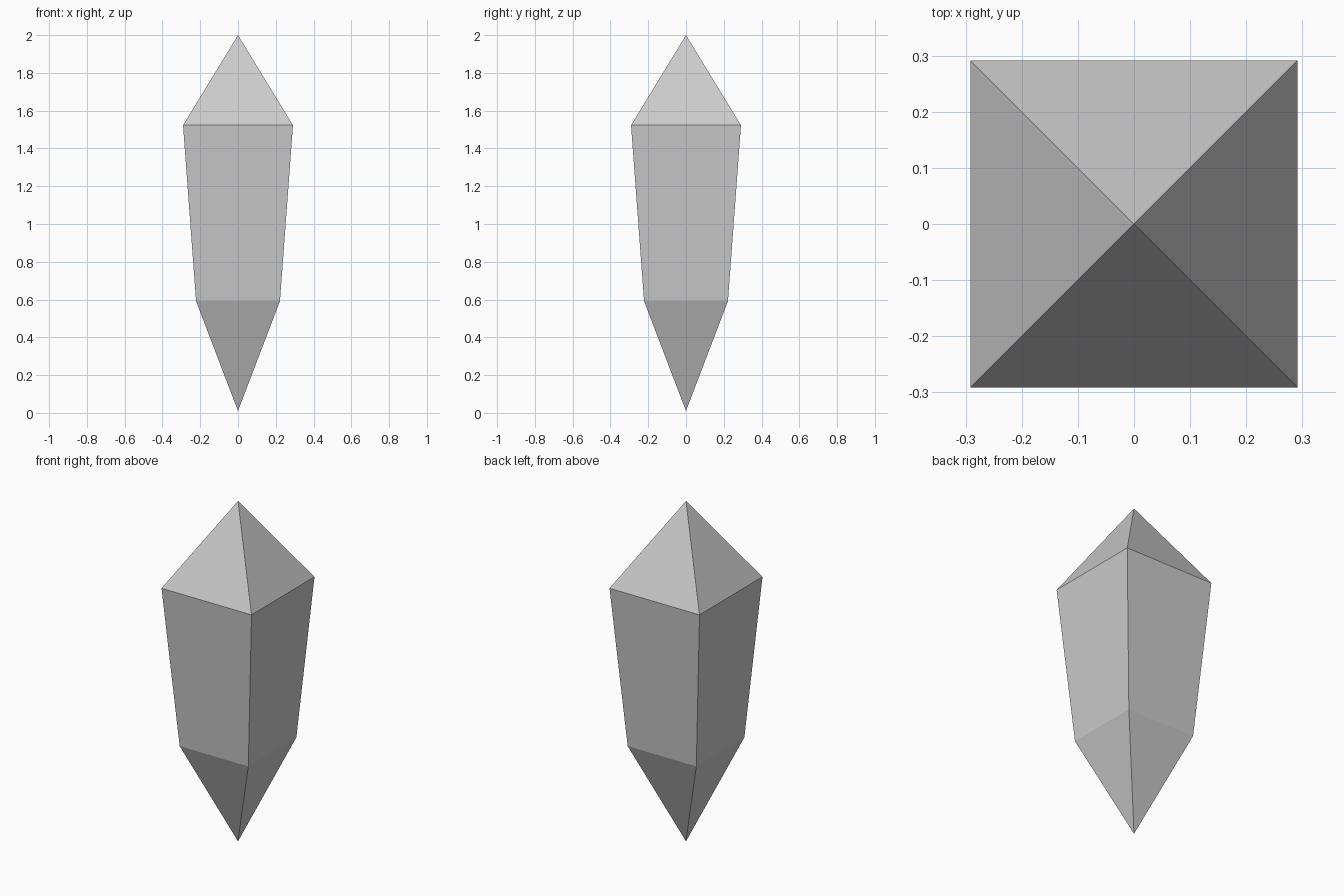
import bpy, bmesh

if "Cube" in bpy.data.objects:
    bpy.data.objects.remove(bpy.data.objects["Cube"])

# Four-sided crystal: square rings (half width, height) between two points
TIP_BOTTOM, TIP_TOP = 0.01, 2.0
RINGS = [(0.222, 0.592), (0.291, 1.523)]
CORNERS = [(-1, -1), (1, -1), (1, 1), (-1, 1)]

bm = bmesh.new()
bottom = bm.verts.new((0, 0, TIP_BOTTOM))
top = bm.verts.new((0, 0, TIP_TOP))
lower, upper = [[bm.verts.new((x * r, y * r, z)) for x, y in CORNERS]
                for r, z in RINGS]

# Lower point, tapered body and upper point
for i in range(4):
    j = (i + 1) % 4
    bm.faces.new((bottom, lower[j], lower[i]))
    bm.faces.new((lower[i], lower[j], upper[j], upper[i]))
    bm.faces.new((upper[i], upper[j], top))
bmesh.ops.recalc_face_normals(bm, faces=bm.faces[:])

mesh = bpy.data.meshes.new("crystal")
bm.to_mesh(mesh)
bm.free()
bpy.context.collection.objects.link(bpy.data.objects.new("crystal", mesh))
